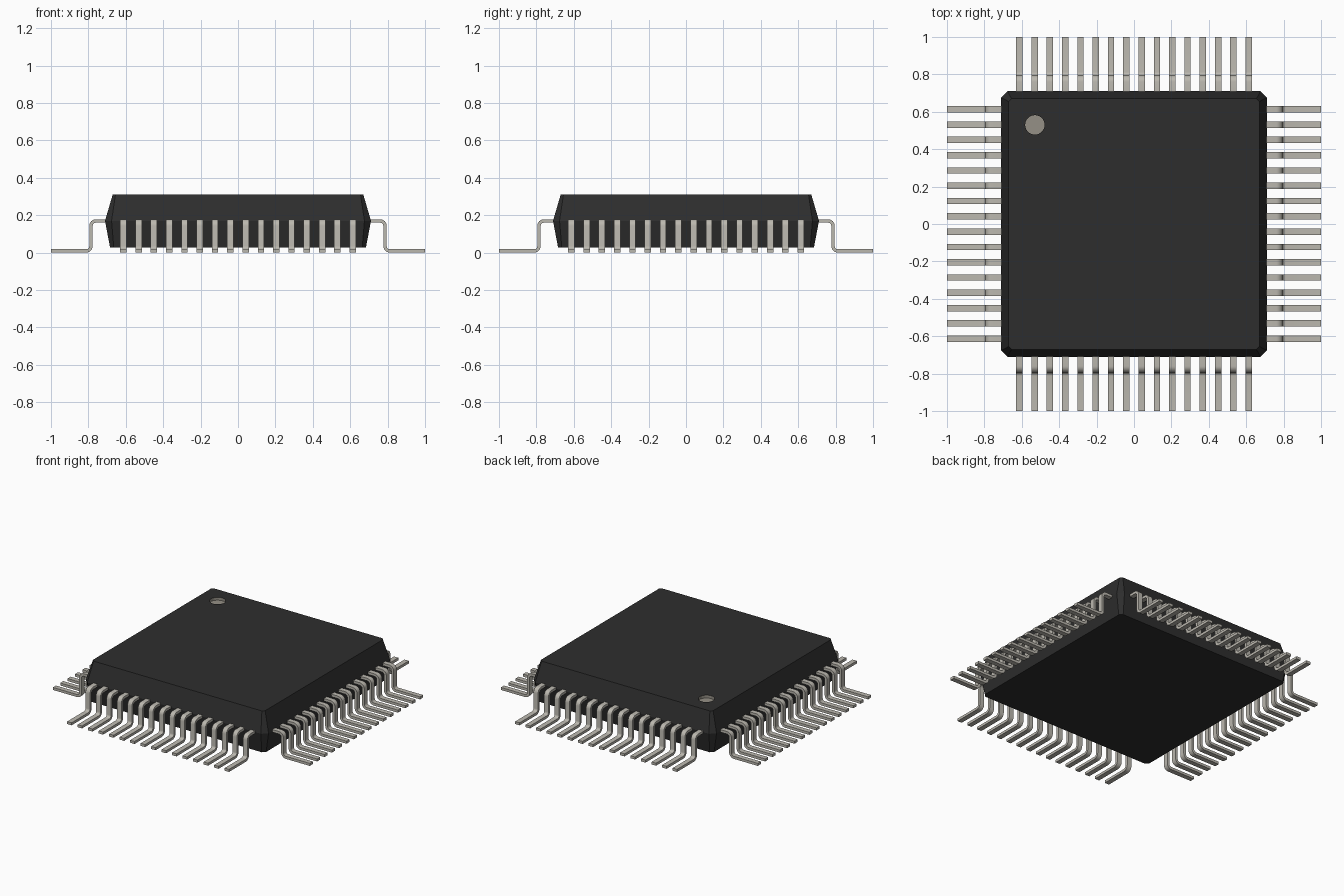
import bpy, bmesh, math
from mathutils import Matrix

cube = bpy.data.objects.get("Cube")
if cube:
    bpy.data.objects.remove(cube, do_unlink=True)


def material(name, color, rough):
    m = bpy.data.materials.new(name)
    m.use_nodes = True
    m.diffuse_color = (*color, 1)
    bsdf = m.node_tree.nodes["Principled BSDF"]
    bsdf.inputs["Base Color"].default_value = (*color, 1)
    bsdf.inputs["Roughness"].default_value = rough
    return m


BLACK = material("black plastic", (0.027, 0.027, 0.027), 0.6)
METAL = material("tinned metal", (0.50, 0.48, 0.43), 0.4)
GREY = material("marker grey", (0.30, 0.28, 0.24), 0.6)


def add_object(name, bm, *mats):
    bmesh.ops.recalc_face_normals(bm, faces=bm.faces)
    mesh = bpy.data.meshes.new(name)
    bm.to_mesh(mesh)
    bm.free()
    for m in mats:
        mesh.materials.append(m)
    ob = bpy.data.objects.new(name, mesh)
    bpy.context.collection.objects.link(ob)
    return ob


def loft(bm, rings):
    """Skin a list of point rings and cap both ends."""
    loops = [[bm.verts.new(p) for p in ring] for ring in rings]
    n = len(loops[0])
    for a, b in zip(loops, loops[1:]):
        for i in range(n):
            j = (i + 1) % n
            bm.faces.new((a[i], a[j], b[j], b[i]))
    bm.faces.new(loops[0])
    bm.faces.new(loops[-1])


# Body: square rings with cut corners, widest at the lead plane
def octagon(half, cut, z):
    s = half - cut
    return [(half, -s, z), (half, s, z), (s, half, z), (-s, half, z),
            (-half, s, z), (-half, -s, z), (-s, -half, z), (s, -half, z)]


TOP = 0.31
bm = bmesh.new()
loft(bm, [octagon(0.684, 0.02, 0.027),
          octagon(0.711, 0.035, 0.17),
          octagon(0.67, 0.015, TOP)])
body = add_object("body", bm, BLACK, GREY)

# Round marker recess near the back right corner of the top
DOT, RADIUS, DEPTH = (-0.53, 0.53), 0.052, 0.02
bm = bmesh.new()
bmesh.ops.create_cone(bm, cap_ends=True, segments=32, radius1=RADIUS,
                      radius2=RADIUS, depth=2 * DEPTH,
                      matrix=Matrix.Translation((*DOT, TOP)))
cutter = add_object("marker_cutter", bm, BLACK)
cutter.hide_render = True
cut = body.modifiers.new("marker_recess", "BOOLEAN")
cut.operation = "DIFFERENCE"
cut.solver = "EXACT"
cut.object = cutter
bpy.context.view_layer.update()
evaluated = body.evaluated_get(bpy.context.evaluated_depsgraph_get())
cut_mesh = bpy.data.meshes.new_from_object(evaluated)
body.modifiers.clear()
body.data = cut_mesh
bpy.data.objects.remove(cutter, do_unlink=True)
for face in cut_mesh.polygons:
    c = face.center
    near = math.hypot(c.x - DOT[0], c.y - DOT[1]) < RADIUS * 1.1
    face.material_index = 1 if near and c.z < TOP - 0.001 else 0

# Gull-wing leads: centre line with two bends, as (distance, z, normal angle)
THICK, WIDTH, BEND = 0.018, 0.034, 0.026
SHOULDER, DROP, FOOT = 0.169, 0.786, THICK / 2
STEPS = 6
path = [(0.695, SHOULDER, math.pi / 2)]
for i in range(STEPS + 1):
    a = math.pi / 2 * (1 - i / STEPS)
    path.append((DROP - BEND + BEND * math.cos(a),
                 SHOULDER - BEND + BEND * math.sin(a), a))
for i in range(STEPS + 1):
    a = math.pi / 2 * i / STEPS
    path.append((DROP + BEND - BEND * math.cos(a),
                 FOOT + BEND - BEND * math.sin(a), a))
path.append((1.0, FOOT, math.pi / 2))

COUNT, SPAN = 16, 0.613
for side, name in enumerate(("left", "back", "right", "front")):
    bm = bmesh.new()
    for k in range(COUNT):
        y = -SPAN + 2 * SPAN * k / (COUNT - 1)
        rings = []
        for r, z, a in path:
            dx, dz = math.cos(a) * THICK / 2, math.sin(a) * THICK / 2
            y0, y1 = y - WIDTH / 2, y + WIDTH / 2
            rings.append([(r + dx, y0, z + dz), (r + dx, y1, z + dz),
                          (r - dx, y1, z - dz), (r - dx, y0, z - dz)])
        loft(bm, rings)
    bm.transform(Matrix.Rotation(side * math.pi / 2, 4, "Z"))
    leads = add_object(name + "_leads", bm, METAL)
    leads.data.shade_smooth()
    leads.data.set_sharp_from_angle(angle=math.radians(35))
